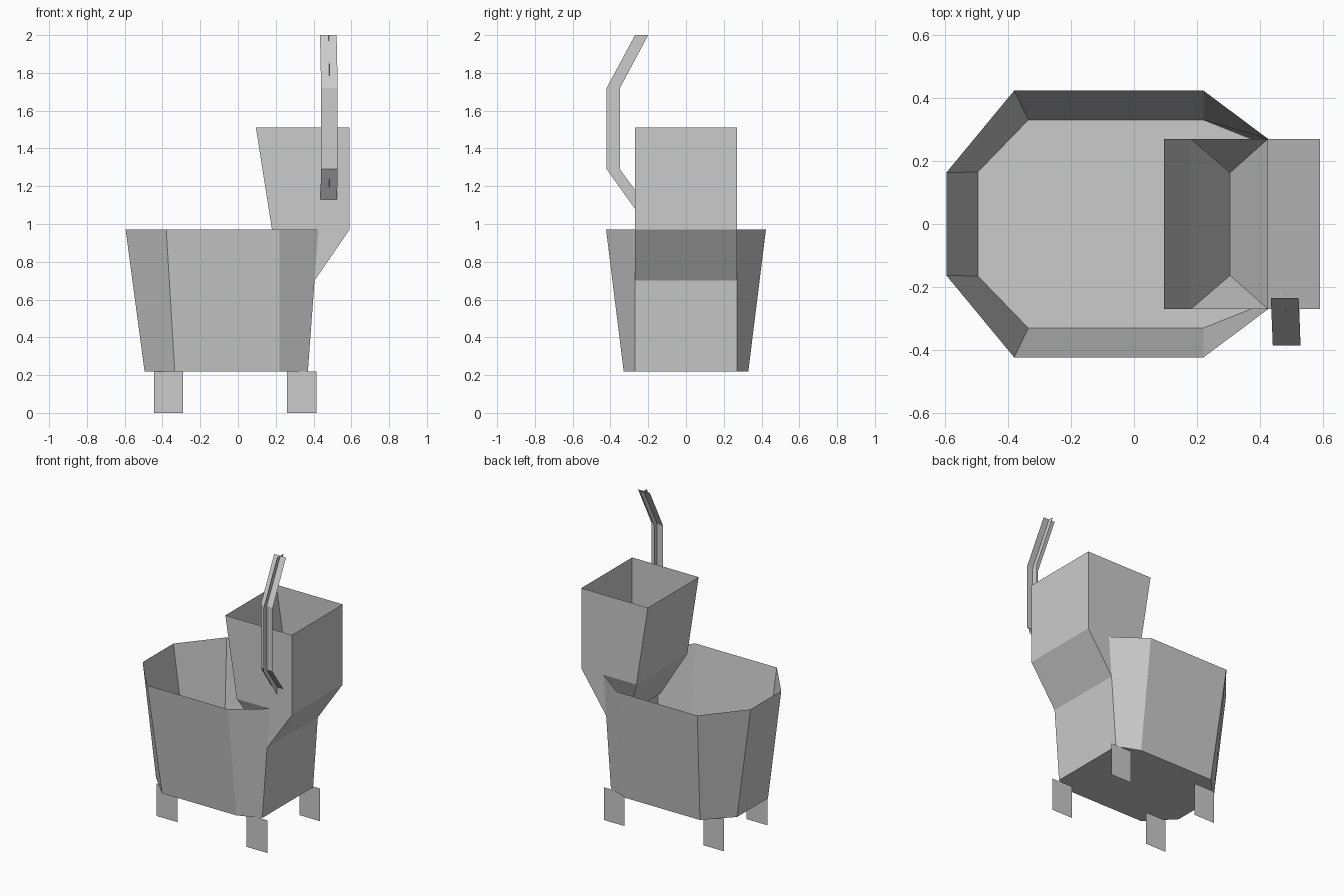
import bpy

if "Cube" in bpy.data.objects:
    bpy.data.objects.remove(bpy.data.objects["Cube"])


def make(name, verts, faces):
    mesh = bpy.data.meshes.new(name)
    mesh.from_pydata(verts, [], faces)
    mesh.update()
    obj = bpy.data.objects.new(name, mesh)
    bpy.context.collection.objects.link(obj)
    return obj


def ring(half, z):
    """Closed outline from a half outline (y > 0) mirrored over y."""
    return [(x, y, z) for x, y in half] + [(x, -y, z) for x, y in reversed(half)]


def strip(n, a=0, b=None):
    """Quads joining two closed rings of n vertices."""
    b = a + n if b is None else b
    return [(a + i, a + (i + 1) % n, b + (i + 1) % n, b + i) for i in range(n)]


def ribbon(name, left, right):
    n = len(left)
    return make(name, left + right, [(i, i + 1, n + i + 1, n + i) for i in range(n - 1)])


# Open eight-sided tub with flared walls and a flat floor
floor = ring([(-0.495, 0.165), (-0.335, 0.33), (0.22, 0.33), (0.37, 0.27)], 0.22)
rim = ring([(-0.595, 0.163), (-0.38, 0.423), (0.22, 0.423), (0.425, 0.27)], 0.97)
make("tub", floor + rim, strip(8) + [tuple(range(8))])

# Open box standing on the end of the tub
box_low = ring([(0.18, 0.27), (0.59, 0.27)], 0.97)
box_top = ring([(0.095, 0.27), (0.59, 0.27)], 1.51)
make("hopper", box_low + box_top, strip(4))

# Tapered funnel under the hopper, inside the tub
mouth = ring([(0.18, 0.27), (0.425, 0.27)], 0.97)
make("inner_funnel", mouth + [(0.305, 0.163, 0.71), (0.305, -0.163, 0.71)],
     [(0, 1, 4), (2, 3, 5), (1, 2, 5, 4), (3, 0, 4, 5)])

# Overhanging wedge outside the tub
wedge = [(x, s * 0.27, z) for s in (1, -1)
         for x, z in ((0.425, 0.97), (0.59, 0.97), (0.405, 0.70))]
make("outer_wedge", wedge, [(0, 1, 2), (3, 5, 4), (1, 4, 5, 2)])

# Four flat plate feet
for label, x0, x1, y in (("left", -0.445, -0.29, 0.23), ("right", 0.26, 0.415, 0.28)):
    for side, s in (("front", -1), ("back", 1)):
        make(f"{side}_{label}_foot",
             [(x0, s * y, 0), (x1, s * y, 0), (x1, s * y, 0.22), (x0, s * y, 0.22)],
             [(0, 1, 2, 3)])

# Bent pipe made of two crossed ribbons: (x, y, z) along its centre
path = [(0.478, -0.235, 2.0), (0.484, -0.385, 1.72),
        (0.484, -0.385, 1.29), (0.480, -0.27, 1.13)]
ribbon("pipe_wide_ribbon", [(x - 0.044, y, z) for x, y, z in path],
       [(x + 0.044, y, z) for x, y, z in path])
ribbon("pipe_deep_ribbon",
       [(0.481, -0.27, 2.0), (0.485, -0.42, 1.72), (0.485, -0.42, 1.29), (0.481, -0.27, 1.08)],
       [(0.479, -0.20, 2.0), (0.483, -0.35, 1.72), (0.483, -0.35, 1.29), (0.481, -0.27, 1.18)])
